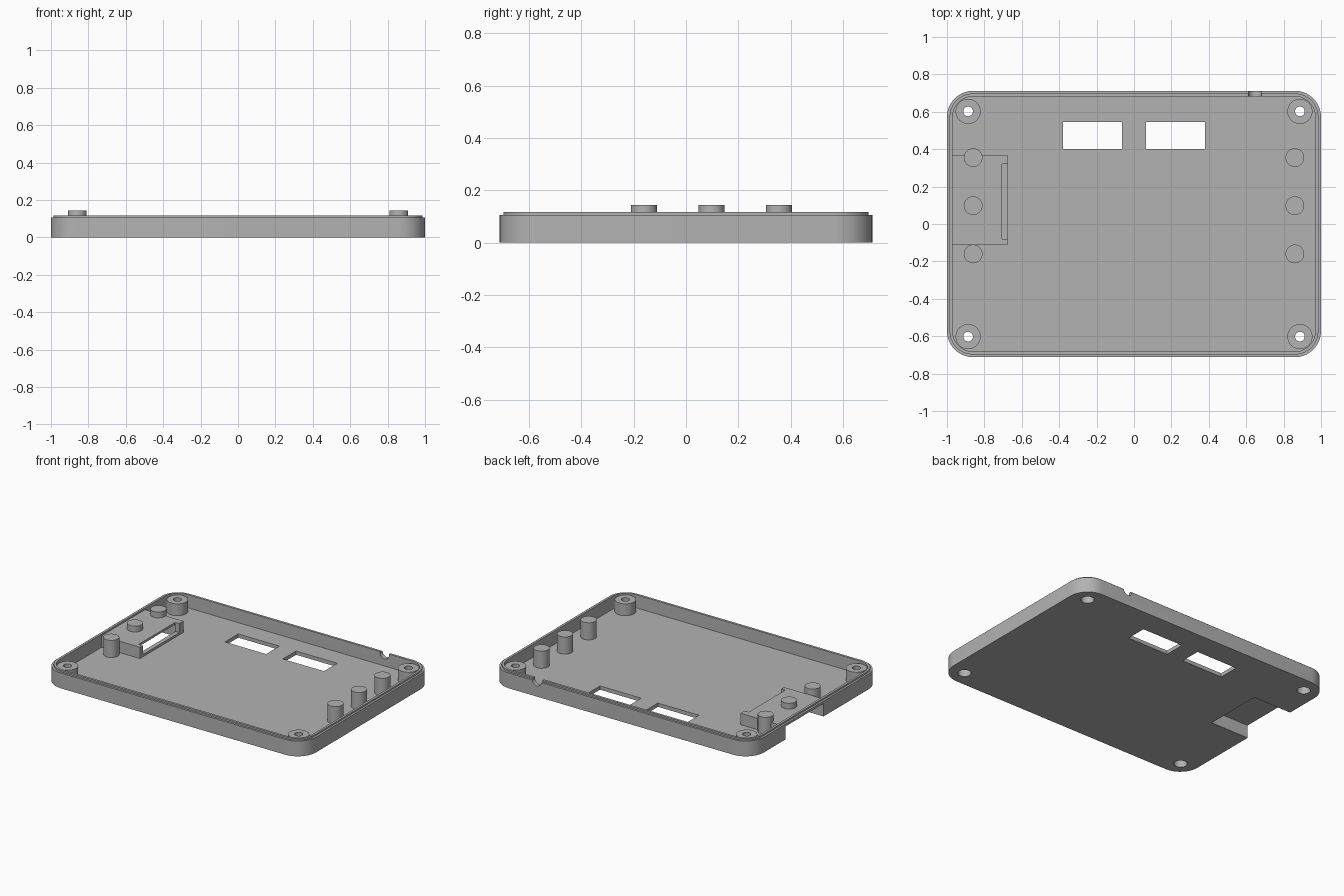
import bpy, bmesh
from math import pi, cos, sin
from mathutils import Matrix

cube = bpy.data.objects.get("Cube")
if cube:
    bpy.data.objects.remove(cube, do_unlink=True)

GREY = (0.45, 0.45, 0.45, 1)
grey = bpy.data.materials.new("plain grey")
grey.use_nodes = True
grey.diffuse_color = GREY
grey.node_tree.nodes["Principled BSDF"].inputs["Base Color"].default_value = GREY

HX, HY = 1.0, 0.712
FLOOR, RIM, LIP = 0.026, 0.106, 0.117
POST_TOP, BOSS_TOP = 0.145, 0.108


def finish(name, bm):
    bmesh.ops.recalc_face_normals(bm, faces=bm.faces)
    mesh = bpy.data.meshes.new(name)
    bm.to_mesh(mesh)
    bm.free()
    mesh.materials.append(grey)
    obj = bpy.data.objects.new(name, mesh)
    bpy.context.collection.objects.link(obj)
    return obj


def block(name, x0, x1, y0, y1, z0, z1, r=0.0, seg=10):
    """Upright block, with rounded corners when r is set."""
    cx, cy = (x0 + x1) / 2, (y0 + y1) / 2
    hx, hy = (x1 - x0) / 2 - r, (y1 - y0) / 2 - r
    steps = seg if r else 0
    bm = bmesh.new()
    verts = []
    for k, (sx, sy) in enumerate([(1, 1), (-1, 1), (-1, -1), (1, -1)]):
        for i in range(steps + 1):
            a = (k + (i / steps if steps else 0)) * pi / 2
            verts.append(bm.verts.new((cx + sx * hx + r * cos(a), cy + sy * hy + r * sin(a), z0)))
    base = bm.faces.new(verts)
    top = bmesh.ops.extrude_face_region(bm, geom=[base], use_keep_orig=True)["geom"]
    bmesh.ops.translate(bm, vec=(0, 0, z1 - z0), verts=[v for v in top if isinstance(v, bmesh.types.BMVert)])
    return finish(name, bm)


def tray_block(name, inset, z0, z1):
    """Rounded block following the outline of the tray."""
    return block(name, inset - HX, HX - inset, inset - HY, HY - inset, z0, z1, 0.14 - inset)


def cylinder(name, x, y, z0, z1, r, along_y=False):
    bm = bmesh.new()
    bmesh.ops.create_cone(bm, cap_ends=True, segments=32, radius1=r, radius2=r, depth=z1 - z0)
    if along_y:
        bmesh.ops.rotate(bm, matrix=Matrix.Rotation(pi / 2, 3, 'X'), verts=bm.verts)
    bmesh.ops.translate(bm, vec=(x, y, (z0 + z1) / 2), verts=bm.verts)
    return finish(name, bm)


def combine(target, tool, operation, keep=False):
    mod = target.modifiers.new("cut", 'BOOLEAN')
    mod.operation, mod.solver, mod.object = operation, 'EXACT', tool
    bpy.context.view_layer.objects.active = target
    bpy.ops.object.modifier_apply(modifier=mod.name)
    if not keep:
        bpy.data.objects.remove(tool, do_unlink=True)


# Tray: outer body, raised lip, hollow inside
tray = tray_block("tray", 0, 0, RIM)
combine(tray, tray_block("lip", 0.014, 0.05, LIP), 'UNION')
combine(tray, tray_block("cavity", 0.03, FLOOR, 0.3), 'DIFFERENCE')

# Raised connector housing on one side, open underneath and outwards
combine(tray, block("housing", -0.98, -0.675, -0.11, 0.365, 0.01, 0.105), 'UNION')
notch = block("notch", -1.2, -0.705, -0.08, 0.335, -0.1, 0.09)
combine(tray, notch, 'DIFFERENCE', keep=True)
combine(tray, block("slot", -0.706, -0.6, -0.08, 0.32, 0.042, 0.3), 'DIFFERENCE')

# Two floor windows
for x in (-0.222, 0.222):
    combine(tray, block("window", x - 0.158, x + 0.158, 0.4, 0.545, -0.1, 0.1), 'DIFFERENCE')

# Round cable notch in the back wall
combine(tray, cylinder("cable_notch", 0.647, HY, 0.06, 0.16, 0.035, along_y=True), 'DIFFERENCE')
parts = [tray]

# Screw bosses with a through hole and a wider counterbore below
for sx in (-1, 1):
    for sy in (-1, 1):
        x, y = sx * 0.887, sy * 0.602
        boss = cylinder("screw_boss", x, y, 0.012, BOSS_TOP, 0.067)
        for r, top in ((0.042, 0.06), (0.026, 0.3)):
            hole = cylinder("hole", x, y, -0.1, top, r)
            combine(tray, hole, 'DIFFERENCE', keep=True)
            combine(boss, hole, 'DIFFERENCE')
        parts.append(boss)

# Support posts along both short sides
for side, sx in (("left", 1), ("right", -1)):
    for y in (-0.16, 0.098, 0.355):
        post = cylinder(side + "_post", sx * 0.86, y, 0.013, POST_TOP, 0.05)
        if sx < 0:
            combine(post, notch, 'DIFFERENCE', keep=True)
            if y == 0.098:
                # Only the stub above the housing roof remains
                combine(post, block("trim", -1, -0.7, 0, 0.2, -0.1, 0.095), 'DIFFERENCE')
        parts.append(post)
bpy.data.objects.remove(notch, do_unlink=True)

bpy.ops.object.select_all(action='DESELECT')
for obj in parts:
    obj.select_set(True)
bpy.context.view_layer.objects.active = tray
bpy.ops.object.shade_smooth_by_angle(angle=pi / 6)
